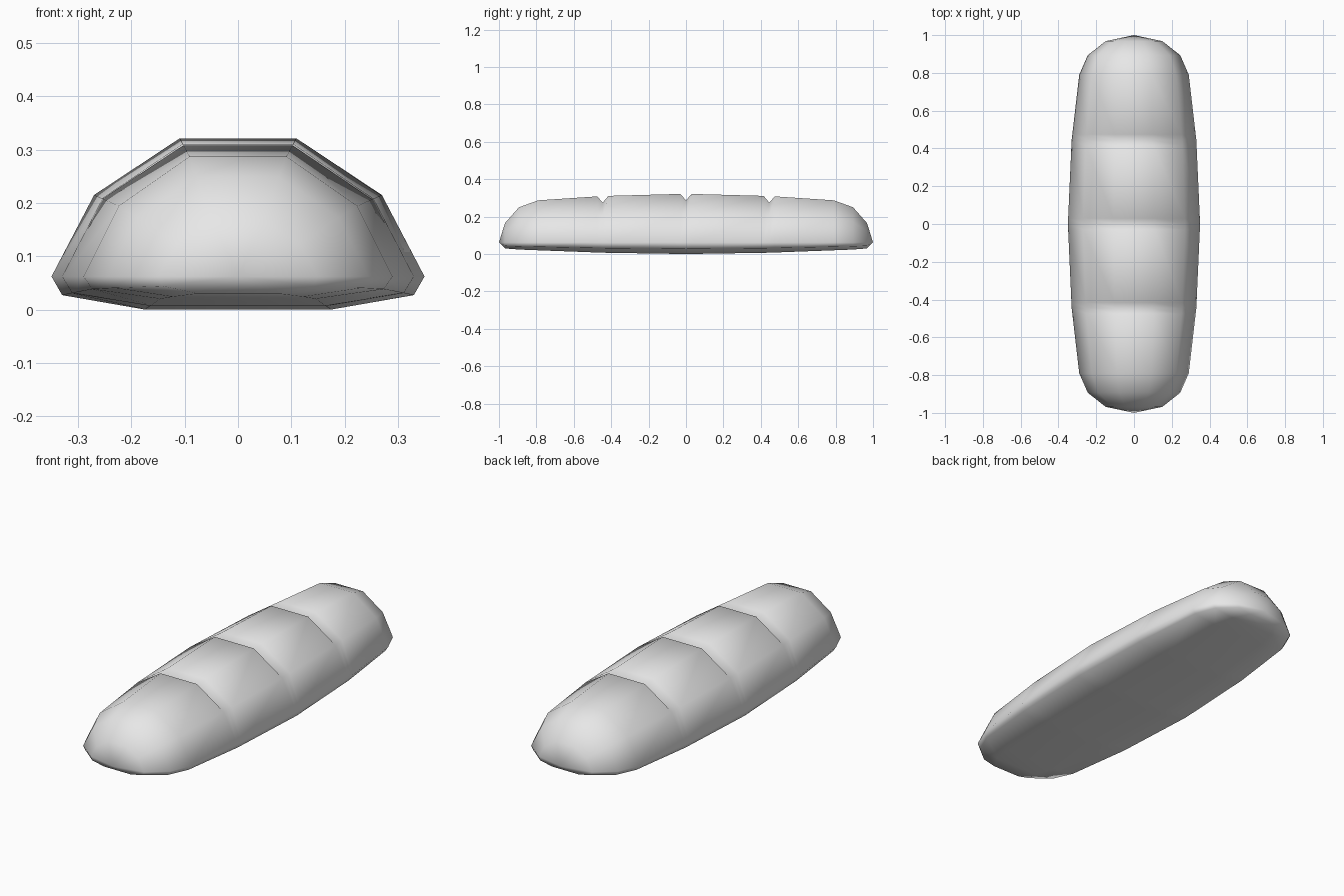
import bpy, bmesh

cube = bpy.data.objects.get("Cube")
if cube:
    bpy.data.objects.remove(cube, do_unlink=True)

# Widest cross-section, right half from base to crown: (x, z)
HALF = [(0.175, 0.0), (0.33, 0.027), (0.35, 0.062), (0.27, 0.215), (0.11, 0.322)]
RIM = 0.062
CROWN = 0.322
# Stations from middle to end: (y, half width, crown height, base height)
STATIONS = [(0.0, 0.35, 0.322, 0.0), (0.445, 0.33, 0.31, 0.007),
            (0.79, 0.29, 0.287, 0.02), (0.893, 0.245, 0.25, 0.024),
            (0.968, 0.15, 0.165, 0.03)]
SCORES = (-0.445, 0.0, 0.445)
SCORE_WIDTH = 0.03
SCORE_DEPTH = 0.035


def size_at(y):
    """Half width, crown and base heights at a distance along the loaf."""
    y = abs(y)
    for a, b in zip(STATIONS, STATIONS[1:]):
        if y <= b[0]:
            t = (y - a[0]) / (b[0] - a[0])
            return [p + (q - p) * t for p, q in zip(a[1:], b[1:])]
    return STATIONS[-1][1:]


def section(y):
    """Closed cross-section, with the crown pressed in at a score."""
    width, crown, base = size_at(y)
    half = []
    for i, (x, z) in enumerate(HALF):
        x *= width / HALF[2][0]
        if z >= RIM:
            z = RIM + (z - RIM) * (crown - RIM) / (CROWN - RIM)
        else:
            z = RIM - (RIM - z) * (RIM - base) / RIM
        if i == len(HALF) - 1 and y in SCORES:
            z -= SCORE_DEPTH
            x *= 0.9
        half.append((x, y, z))
    return half + [(-x, y, z) for x, y, z in reversed(half)]


# Loaf: sections joined along its length, with three scores over the crown
positions = {s * st[0] for st in STATIONS for s in (-1, 1)}
positions |= {c + d for c in SCORES for d in (-SCORE_WIDTH, SCORE_WIDTH)}
bm = bmesh.new()
rings = [[bm.verts.new(p) for p in section(y)] for y in sorted(positions)]
n = len(rings[0])
for a, b in zip(rings, rings[1:]):
    for i in range(n):
        j = (i + 1) % n
        bm.faces.new((a[i], a[j], b[j], b[i]))

# Rounded ends
for ring, y in ((rings[0], -1), (rings[-1], 1)):
    tip = bm.verts.new((0, y, RIM))
    for i in range(n):
        bm.faces.new((ring[i], ring[(i + 1) % n], tip))
bmesh.ops.recalc_face_normals(bm, faces=bm.faces)
for f in bm.faces:
    f.smooth = True

mesh = bpy.data.meshes.new("loaf")
bm.to_mesh(mesh)
bm.free()
loaf = bpy.data.objects.new("loaf", mesh)
bpy.context.collection.objects.link(loaf)

# Pale grey
grey = bpy.data.materials.new("pale_grey")
grey.use_nodes = True
colour = (0.8, 0.8, 0.8, 1.0)
grey.diffuse_color = colour
grey.node_tree.nodes["Principled BSDF"].inputs["Base Color"].default_value = colour
mesh.materials.append(grey)
